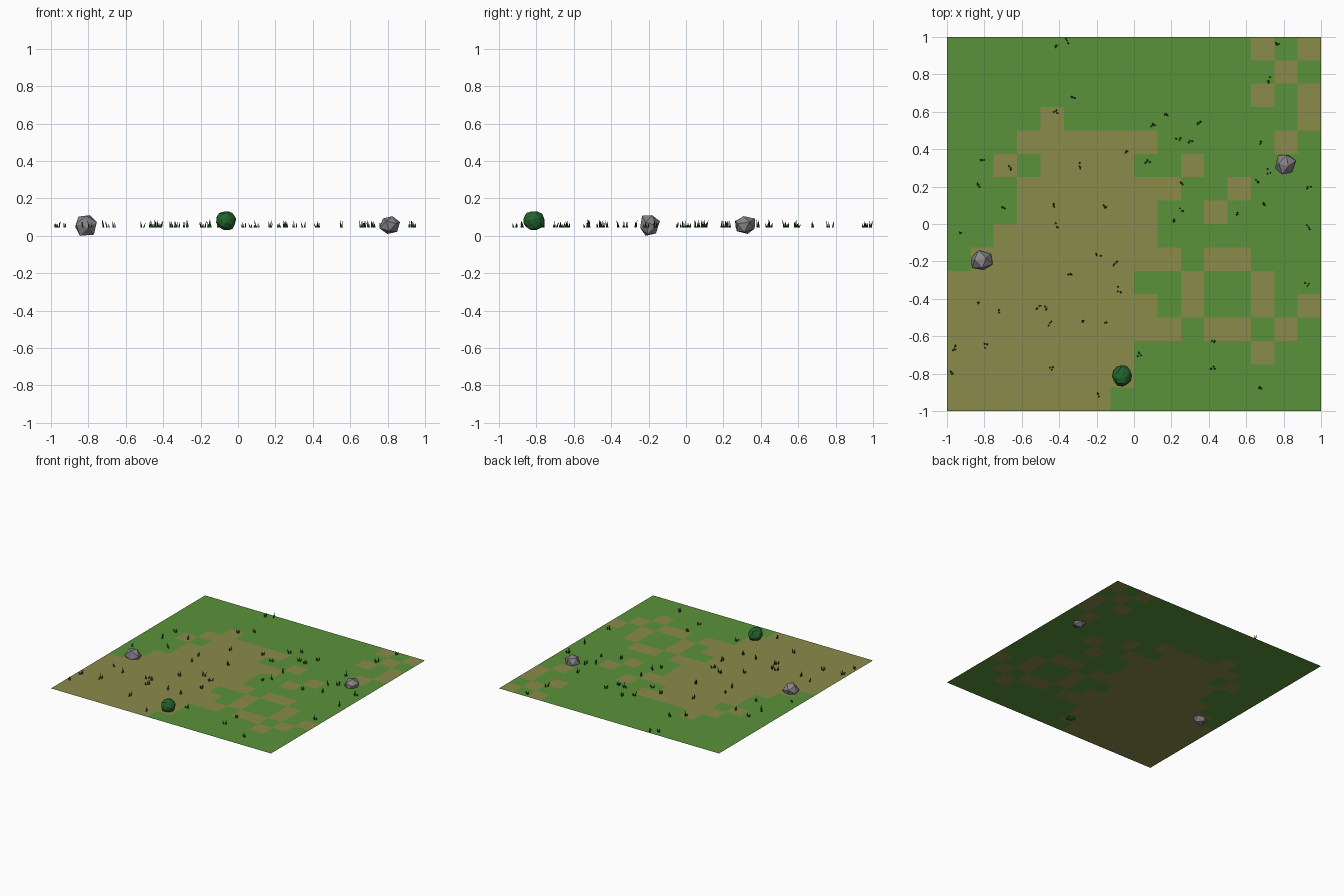
import bpy, bmesh, random
from math import cos, sin, tau
from mathutils import Vector, Euler

if "Cube" in bpy.data.objects:
    bpy.data.objects.remove(bpy.data.objects["Cube"], do_unlink=True)

GROUND_Z = 0.043


def material(name, red, green, blue):
    mat = bpy.data.materials.new(name)
    mat.use_nodes = True
    colour = (red, green, blue, 1)
    mat.diffuse_color = colour
    mat.node_tree.nodes["Principled BSDF"].inputs["Base Color"].default_value = colour
    return mat


def add_object(name, bm, *materials):
    mesh = bpy.data.meshes.new(name)
    bm.to_mesh(mesh)
    bm.free()
    for mat in materials:
        mesh.materials.append(mat)
    obj = bpy.data.objects.new(name, mesh)
    bpy.context.collection.objects.link(obj)
    return obj


meadow = material("meadow green", 0.105, 0.29, 0.042)
soil = material("dry soil", 0.26, 0.26, 0.072)
stone = material("grey stone", 0.25, 0.235, 0.255)
leaf = material("bush green", 0.016, 0.125, 0.026)
blade_green = material("grass blade green", 0.022, 0.095, 0.02)

# Ground tiles, listed from the back row to the front; # marks soil
TILES = [
    ".............#.#",
    "..............#.",
    ".............#.#",
    "....#..........#",
    "...######.....#.",
    "..#.####..#.....",
    "...#######..#...",
    "...######..#....",
    "..#######.......",
    ".#########.##...",
    "########..#..#..",
    "#########.#..#.#",
    "##########.##.#.",
    "########.....#..",
    "########........",
    "#######.........",
]
COUNT = len(TILES)
bm = bmesh.new()
bmesh.ops.create_grid(bm, x_segments=COUNT, y_segments=COUNT, size=1)
for face in bm.faces:
    centre = face.calc_center_median()
    column = int((centre.x + 1) / 2 * COUNT)
    row = int((1 - centre.y) / 2 * COUNT)
    face.material_index = int(TILES[row][column] == "#")
ground = add_object("ground", bm, meadow, soil)
ground.location.z = GROUND_Z


# Faceted boulders and bush: roughened balls fitted between two corners
def faceted_lump(name, mat, low, high, detail, rough, seed):
    rng = random.Random(seed)
    turn = Euler([rng.uniform(0, tau) for _ in range(3)]).to_matrix()
    bm = bmesh.new()
    bmesh.ops.create_icosphere(bm, subdivisions=detail, radius=1)
    for vert in bm.verts:
        vert.co = turn @ vert.co * rng.uniform(1 - rough, 1 + rough)
    for axis in range(3):
        values = [vert.co[axis] for vert in bm.verts]
        start, span = min(values), max(values) - min(values)
        for vert in bm.verts:
            part = (vert.co[axis] - start) / span
            vert.co[axis] = low[axis] + part * (high[axis] - low[axis])
    return add_object(name, bm, mat)


faceted_lump("left_front_rock", stone, (-0.87, -0.245, 0), (-0.755, -0.14, 0.11), 1, 0.12, 3)
faceted_lump("right_back_rock", stone, (0.755, 0.265, 0.01), (0.866, 0.37, 0.105), 1, 0.12, 8)
faceted_lump("bush", leaf, (-0.117, -0.87, 0.03), (-0.01, -0.755, 0.13), 2, 0.06, 5)

# Grass tufts, placed in hundredths of a unit
TUFTS = [
    (-42, 95), (-36, 98), (-33, 68), (-42, 60), (-81, 34), (-66, 30), (-84, 21),
    (-69, 8), (-93, -5), (-29, 31), (-43, 9), (-42, -1), (-16, 10), (-4, 39),
    (10, 53), (17, 59), (35, 54), (7, 33), (24, 45), (31, 44), (26, 21), (26, 8),
    (21, 2), (55, 5), (66, 24), (72, 28), (70, 10), (93, 20), (93, -2), (68, 44),
    (73, 77), (77, 96), (92, -32), (-19, -17), (-10, -21), (-8, -35), (-34, -27),
    (-83, -42), (-72, -46), (-52, -44), (-47, -45), (-45, -53), (-27, -53),
    (-16, -53), (-96, -67), (-79, -65), (-97, -80), (-44, -78), (-19, -91),
    (3, -70), (43, -63), (43, -77), (67, -87),
]


def add_blade(bm, foot, lean, height, radius):
    tip = bm.verts.new(foot + lean + Vector((0, 0, height)))
    base = [bm.verts.new(foot + radius * Vector((cos(k * tau / 3), sin(k * tau / 3), 0)))
            for k in range(3)]
    for k in range(3):
        bm.faces.new((base[k], base[(k + 1) % 3], tip))


rng = random.Random(4)
bm = bmesh.new()
for x, y in TUFTS:
    for _ in range(3):
        angle = rng.uniform(0, tau)
        outward = Vector((cos(angle), sin(angle), 0))
        foot = Vector((x / 100, y / 100, GROUND_Z)) + outward * rng.uniform(0, 0.016)
        add_blade(bm, foot, outward * rng.uniform(0, 0.012), rng.uniform(0.02, 0.045), 0.006)
add_object("grass_tufts", bm, blade_green)
